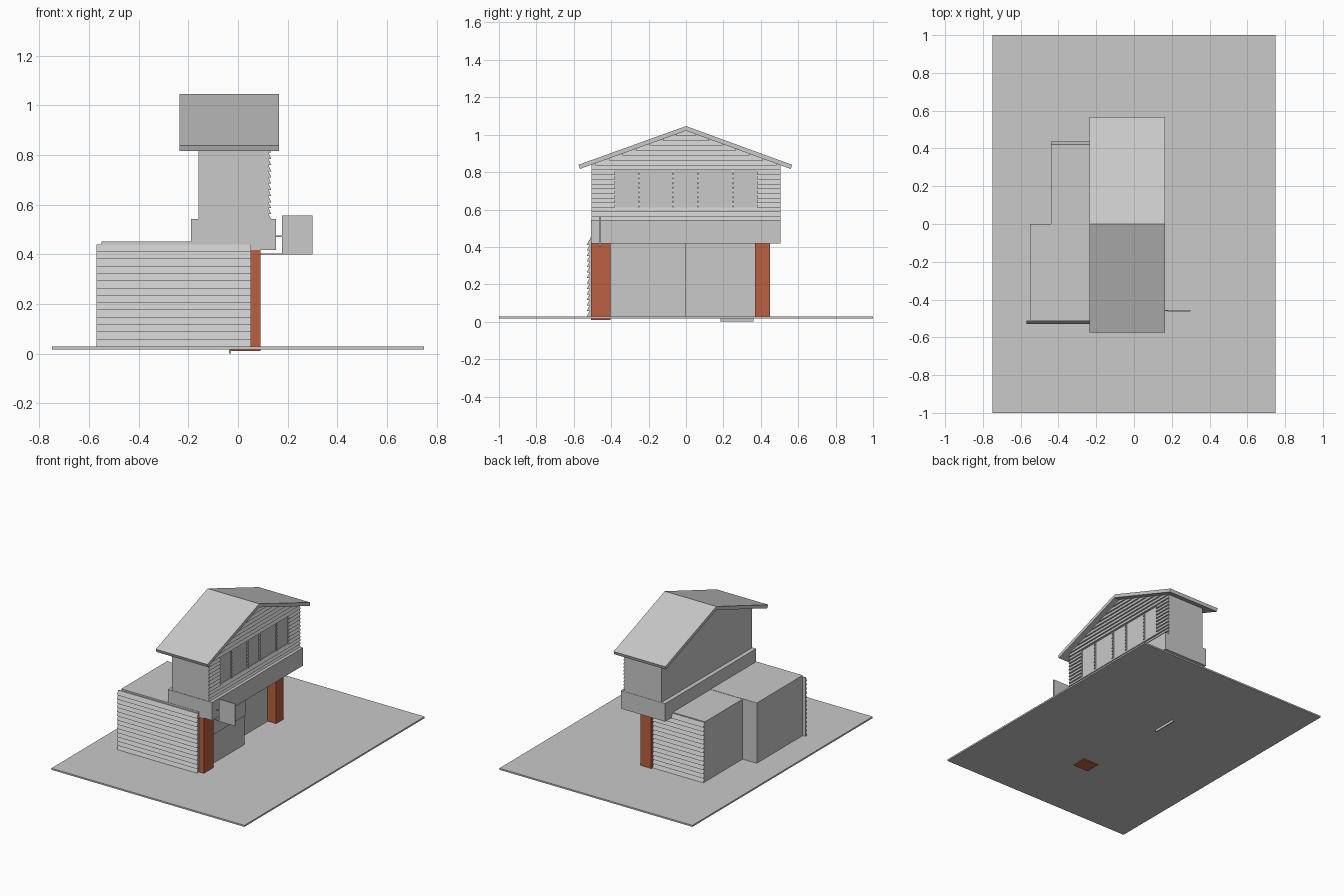
import bpy, bmesh

if "Cube" in bpy.data.objects:
    bpy.data.objects.remove(bpy.data.objects["Cube"])


def material(name, rgb):
    m = bpy.data.materials.new(name)
    m.diffuse_color = (*rgb, 1.0)
    m.use_nodes = True
    m.node_tree.nodes["Principled BSDF"].inputs["Base Color"].default_value = m.diffuse_color
    return m


GREY = material("plain_grey", (0.588, 0.588, 0.588))
BRICK = material("brick_red", (0.49, 0.115, 0.05))


def finish(name, bm, mat):
    bmesh.ops.recalc_face_normals(bm, faces=bm.faces)
    me = bpy.data.meshes.new(name)
    bm.to_mesh(me)
    bm.free()
    me.materials.append(mat)
    ob = bpy.data.objects.new(name, me)
    bpy.context.collection.objects.link(ob)
    return ob


def loft(bm, ring_a, ring_b):
    """Closed solid between two rings with the same point count."""
    a = [bm.verts.new(p) for p in ring_a]
    b = [bm.verts.new(p) for p in ring_b]
    n = len(a)
    bm.faces.new(a)
    bm.faces.new(b[::-1])
    for i in range(n):
        j = (i + 1) % n
        bm.faces.new((a[i], b[i], b[j], a[j]))


def prism_x(name, profile, x0, x1, mat=GREY):
    """Profile in y, z pushed along x."""
    bm = bmesh.new()
    loft(bm, [(x0, y, z) for y, z in profile], [(x1, y, z) for y, z in profile])
    return finish(name, bm, mat)


def box(name, x0, x1, y0, y1, z0, z1, mat=GREY):
    return prism_x(name, [(y0, z0), (y1, z0), (y1, z1), (y0, z1)], x0, x1, mat)


def siding(name, axis, base, depth, z0, z1, count, span):
    """Overlapping boards; span(z) gives the start and end of a board."""
    bm = bmesh.new()
    h = (z1 - z0) / count
    for i in range(count):
        lo, hi = z0 + i * h, z0 + (i + 1) * h
        prof = [(base, lo), (base + depth, lo), (base + depth * 0.3, hi), (base, hi)]
        s, e = span((lo + hi) / 2)
        if axis == 'x':
            rings = [[(t, d, z) for d, z in prof] for t in (s, e)]
        else:
            rings = [[(d, t, z) for d, z in prof] for t in (s, e)]
        loft(bm, *rings)
    return finish(name, bm, GREY)


# Base plate
box("ground_plate", -0.75, 0.75, -1, 1, 0.017, 0.028)

# Ground floor blocks with board cladding on their outer ends
box("front_block", -0.55, 0.052, -0.51, 0.0, 0.025, 0.452)
box("rear_block", -0.44, -0.028, 0.0, 0.418, 0.025, 0.45)
siding("front_siding", 'x', -0.51, -0.02, 0.028, 0.44, 14, lambda z: (-0.57, 0.052))
siding("rear_siding", 'x', 0.416, 0.02, 0.028, 0.445, 14, lambda z: (-0.44, -0.04))
box("shop_window", 0.05, 0.06, -0.405, 0.0, 0.235, 0.43)
box("door", -0.036, -0.029, 0.185, 0.36, 0.0, 0.36)

# Brick pillars
box("front_pillar", -0.03, 0.09, -0.507, -0.403, 0.01, 0.42, BRICK)
box("rear_pillar", -0.045, 0.037, 0.37, 0.45, 0.02, 0.42, BRICK)

# Projecting belt around the upper floor
box("belt", -0.19, 0.154, -0.508, 0.504, 0.417, 0.543)

# Upper floor with gable ends
prism_x("upper_floor", [(-0.505, 0.54), (0.502, 0.54), (0.502, 0.845),
                        (0, 1.028), (-0.505, 0.845)], -0.16, 0.118)

# Gable cladding around the window band
WIN0, WIN1, HALF = 0.61, 0.81, 0.505
siding("lower_gable_siding", 'y', 0.118, 0.016, 0.54, WIN0, 3, lambda z: (-HALF, HALF))
siding("left_gable_siding", 'y', 0.118, 0.016, WIN0, WIN1, 8, lambda z: (-HALF, -0.38))
siding("right_gable_siding", 'y', 0.118, 0.016, WIN0, WIN1, 8, lambda z: (0.38, HALF))
for i, y in enumerate((-0.25, -0.068, 0.065, 0.25)):
    siding(f"mullion_{i + 1}", 'y', 0.118, 0.012, WIN0, WIN1, 8,
           lambda z, y=y: (y - 0.004, y + 0.004))


def gable_span(z):
    w = min(HALF, (1.025 - z) / 0.362)
    return -w, w


siding("upper_gable_siding", 'y', 0.118, 0.016, WIN1, 1.02, 8, gable_span)

# Pitched roof
prism_x("roof", [(0, 1.046), (0.567, 0.839), (0.56, 0.817), (0, 1.021),
                 (-0.567, 0.817), (-0.575, 0.839)], -0.236, 0.165)

# Hanging sign on its rod
box("sign", 0.178, 0.3, -0.464, -0.455, 0.4, 0.556)
box("sign_rod", 0.052, 0.255, -0.461, -0.457, 0.4, 0.404)
box("sign_bracket", 0.14, 0.185, -0.461, -0.456, 0.47, 0.476)
